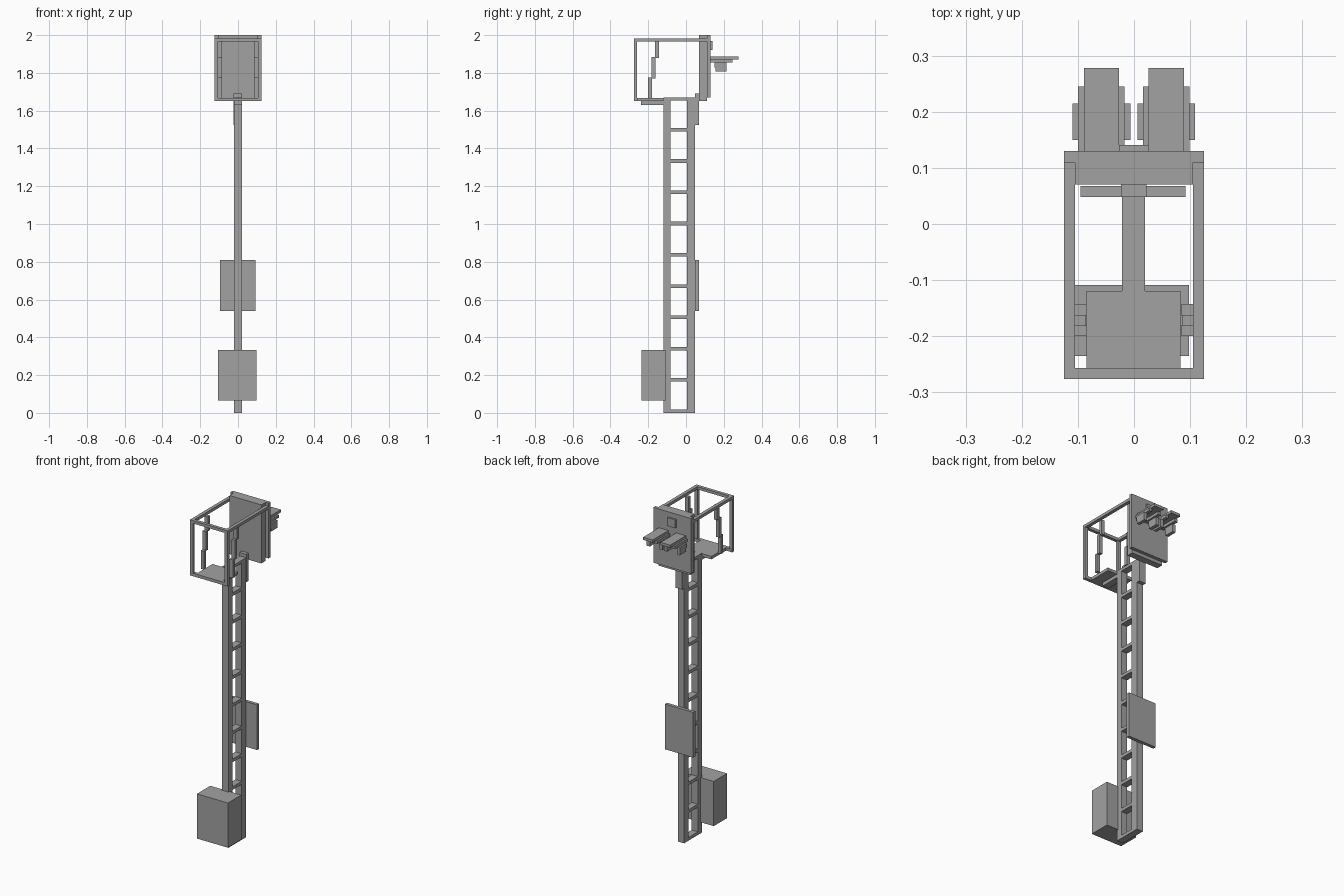
import bpy

grey = bpy.data.materials.new("mid_grey")
grey.diffuse_color = (0.36, 0.36, 0.36, 1)


def boxes(name, items):
    """One object made of axis-aligned boxes (x0, x1, y0, y1, z0, z1)."""
    verts, faces = [], []
    for x0, x1, y0, y1, z0, z1 in items:
        n = len(verts)
        verts += [(x, y, z) for z in (z0, z1)
                  for x, y in ((x0, y0), (x1, y0), (x1, y1), (x0, y1))]
        faces += [[n + i for i in f] for f in
                  ((3, 2, 1, 0), (4, 5, 6, 7), (0, 1, 5, 4),
                   (1, 2, 6, 5), (2, 3, 7, 6), (3, 0, 4, 7))]
    mesh = bpy.data.meshes.new(name)
    mesh.from_pydata(verts, [], faces)
    mesh.materials.append(grey)
    ob = bpy.data.objects.new(name, mesh)
    bpy.context.collection.objects.link(ob)
    return ob


def both_sides(x0, x1, *rest):
    return [(x0, x1, *rest), (-x1, -x0, *rest)]


# Ladder-like mast: two rails and eleven rungs
boxes("mast_rails", [(-0.021, 0.02, -0.119, -0.082, 0, 1.67),
                     (-0.021, 0.02, 0.005, 0.048, 0, 1.67)])
boxes("mast_rungs", [(-0.021, 0.02, -0.082, 0.005, 0.1655 * k, 0.1655 * k + 0.019)
                     for k in range(10)] + [(-0.021, 0.02, -0.082, 0.005, 1.653, 1.67)])
boxes("mast_bracket", [(-0.023, 0.022, 0.048, 0.07, 1.525, 1.69)])

# Equipment cabinet and number plate on the mast
boxes("equipment_cabinet", [(-0.107, 0.098, -0.235, -0.109, 0.066, 0.333)])
boxes("mast_plate", [(-0.095, 0.092, 0.048, 0.068, 0.54, 0.81)])

# Signal board: back body and front plate, with small indicator
boxes("board_body", [(-0.105, 0.105, 0.07, 0.11, 1.65, 2.0)])
boxes("board_plate", [(-0.125, 0.125, 0.11, 0.13, 1.67, 2.0)])
boxes("indicator", [(-0.027, 0.026, 0.13, 0.141, 1.92, 1.97)])

# Stepped hoods over the two lamps
for side, cx in (("left", -0.058), ("right", 0.0575)):
    parts = [(cx - 0.0315, cx + 0.0315, 0.13, 0.278, 1.872, 1.888)]
    for s in (-1, 1):
        for inner, outer, y0, y1, z0, z1 in ((0.021, 0.0415, 0.13, 0.245, 1.855, 1.872),
                                             (0.0315, 0.0515, 0.15, 0.215, 1.828, 1.855),
                                             (0.0315, 0.0515, 0.155, 0.215, 1.808, 1.828)):
            a, b = sorted((cx + s * inner, cx + s * outer))
            parts.append((a, b, y0, y1, z0, z1))
    boxes(side + "_lamp_hood", parts)

# Service platform
boxes("platform_floor", [(-0.085, 0.083, -0.257, -0.119, 1.65, 1.668)])
boxes("platform_bracket", [(-0.021, 0.02, -0.238, -0.119, 1.63, 1.65)])

# Railing: top side rails, end rails, corner posts, staggered side posts
boxes("side_rails", both_sides(0.105, 0.125, -0.265, 0.11, 1.965, 1.982))
boxes("end_rails", [(-0.105, 0.105, -0.276, -0.257, 1.965, 1.982),
                    (-0.125, 0.125, -0.276, -0.257, 1.65, 1.668)])
boxes("corner_posts", both_sides(0.105, 0.125, -0.276, -0.259, 1.65, 1.982))
boxes("side_posts",
      both_sides(0.085, 0.106, -0.2, -0.18, 1.665, 1.775)
      + both_sides(0.0855, 0.1065, -0.182, -0.161, 1.77, 1.885)
      + both_sides(0.085, 0.106, -0.163, -0.143, 1.88, 1.967))
